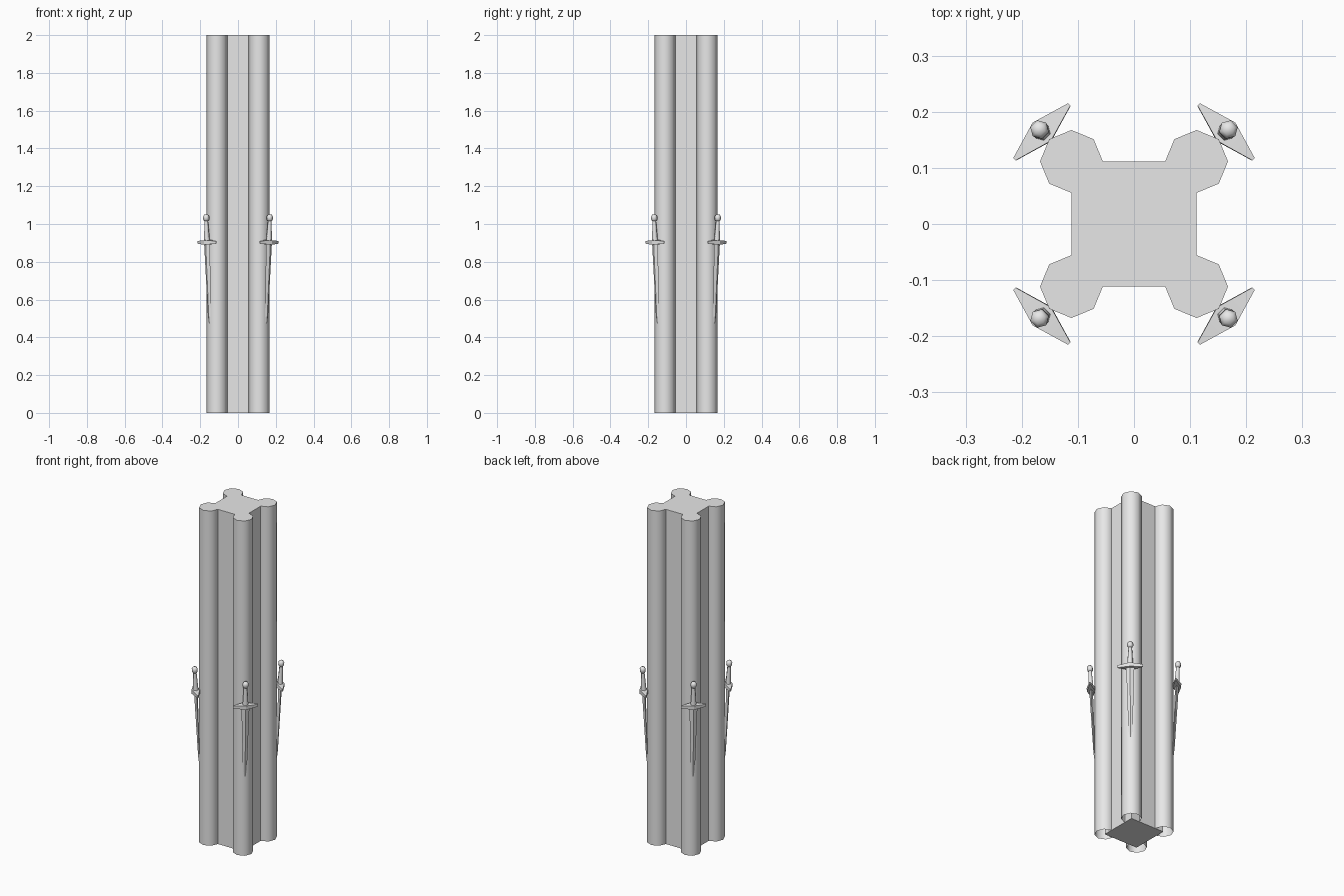
import bpy, bmesh, math
from mathutils import Matrix, Vector

cube = bpy.data.objects.get("Cube")
if cube:
    bpy.data.objects.remove(cube)

stone = bpy.data.materials.new("light_grey")
stone.use_nodes = True
GREY = (0.8, 0.8, 0.8, 1)
stone.diffuse_color = GREY
stone.node_tree.nodes["Principled BSDF"].inputs["Base Color"].default_value = GREY


def loft(name, rings, matrix=Matrix(), cap_start=True, cap_end=True, angle=30):
    """Skin a list of equal-length point rings into one object."""
    bm = bmesh.new()
    loops = [[bm.verts.new(p) for p in ring] for ring in rings]
    for a, b in zip(loops, loops[1:]):
        for i in range(len(a)):
            j = (i + 1) % len(a)
            bm.faces.new((a[i], a[j], b[j], b[i]))
    if cap_start:
        bm.faces.new(loops[0][::-1])
    if cap_end:
        bm.faces.new(loops[-1])
    bmesh.ops.recalc_face_normals(bm, faces=bm.faces)
    mesh = bpy.data.meshes.new(name)
    bm.to_mesh(mesh)
    bm.free()
    mesh.materials.append(stone)
    obj = bpy.data.objects.new(name, mesh)
    bpy.context.collection.objects.link(obj)
    obj.matrix_world = matrix
    bpy.ops.object.select_all(action='DESELECT')
    obj.select_set(True)
    bpy.context.view_layer.objects.active = obj
    bpy.ops.object.shade_smooth_by_angle(angle=math.radians(angle))
    return obj


def ring(sides, rx, ry, z, turn=0.0):
    steps = [turn + math.tau * i / sides for i in range(sides)]
    return [Vector((rx * math.cos(t), ry * math.sin(t), z)) for t in steps]


HEIGHT, HALF, RADIUS = 2.0, 0.1115, 0.056

# Square pillar core
side = HALF * math.sqrt(2)
loft("pillar_core", [ring(4, side, side, z, math.pi / 4) for z in (0, HEIGHT)])


def build_sword(label, matrix):
    # Blade: diamond section tapering to a point
    blade = [(-0.43, 0.004, 0.002), (-0.39, 0.011, 0.005), (-0.005, 0.022, 0.010)]
    loft(label + "_blade", [ring(4, w, t, z) for z, w, t in blade], matrix)
    # Crossguard: widest in the middle, thin at the ends
    guard = []
    for x, y, z in ((-0.069, 0.003, 0.007), (0, 0.023, 0.012), (0.069, 0.003, 0.007)):
        guard.append([Vector((x, y * a, z * b))
                      for a, b in ((-1, -1), (1, -1), (1, 1), (-1, 1))])
    loft(label + "_crossguard", guard, matrix)
    # Grip narrowing upward
    grip = [(0.01, 0.016), (0.115, 0.010)]
    loft(label + "_grip", [ring(6, r, r, z) for z, r in grip], matrix, angle=65)
    # Faceted pommel
    pommel = [(0.112, 0.010), (0.121, 0.017), (0.137, 0.017), (0.147, 0.010)]
    loft(label + "_pommel", [ring(6, r, r, z) for z, r in pommel], matrix, angle=65)


# Corner shafts, open underneath, each with a leaning sword
corners = {"back_left": (1, 1), "back_right": (-1, 1),
           "front_right": (-1, -1), "front_left": (1, -1)}
for label, (sx, sy) in corners.items():
    place = Matrix.Translation((sx * HALF, sy * HALF, 0))
    loft(label + "_shaft", [ring(8, RADIUS, RADIUS, z) for z in (0, HEIGHT)],
         place, cap_start=False, angle=60)
    facing = math.atan2(sy, sx) - math.pi / 2
    pose = (Matrix.Rotation(facing, 4, 'Z') @ Matrix.Translation((0, 0.232, 0.903))
            @ Matrix.Rotation(math.radians(-2.6), 4, 'X'))
    build_sword(label + "_sword", pose)
